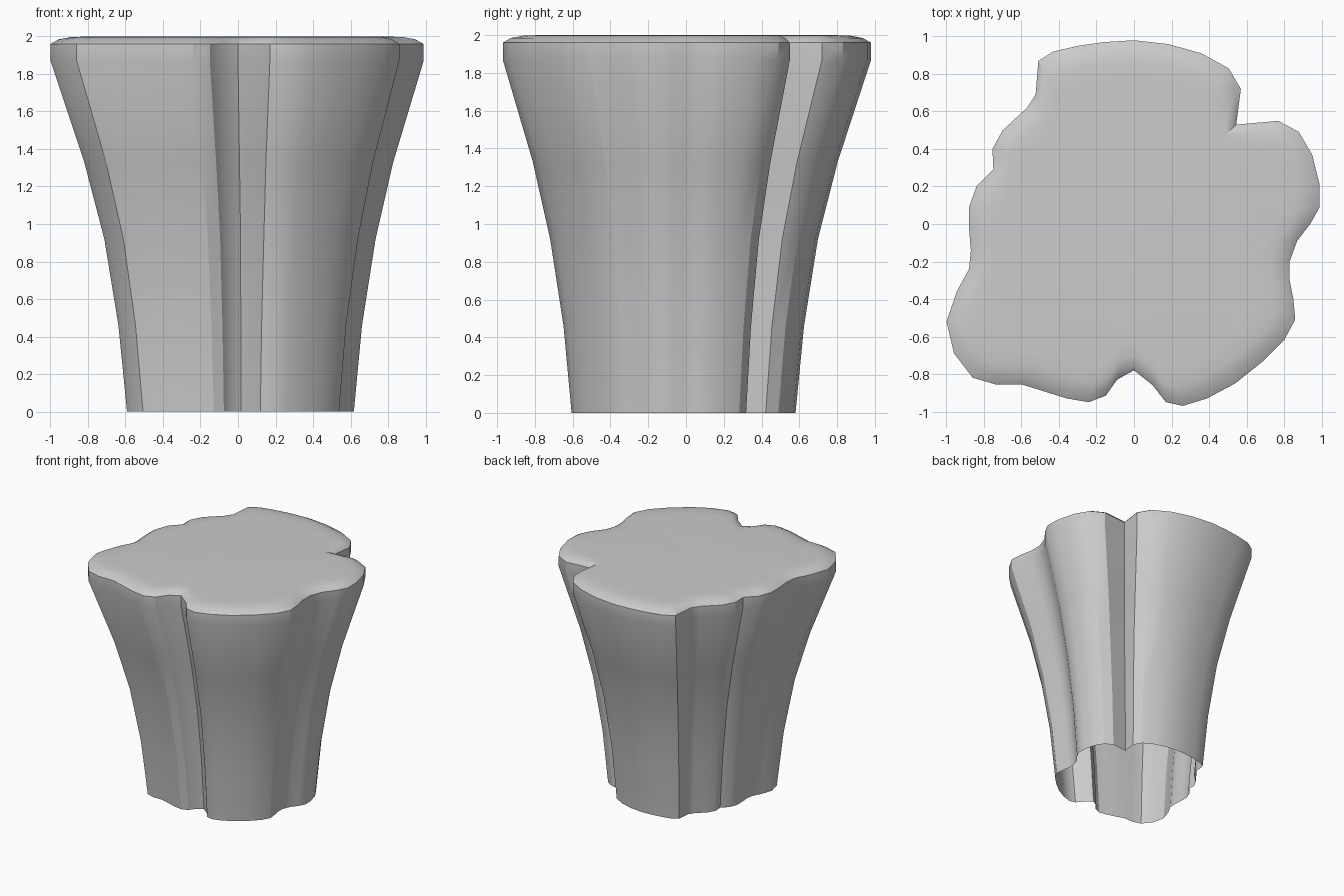
import bpy, bmesh, math

# Widest cross-section of the lobed trunk, counter-clockwise from the right
outline = [
    (.99, .09), (.99, .21), (.95, .37), (.88, .49), (.77, .55), (.545, .53),
    (.57, .72), (.505, .83), (.36, .91), (.18, .96), (0, .98), (-.16, .97),
    (-.30, .95), (-.43, .92), (-.51, .87), (-.525, .69), (-.57, .62),
    (-.70, .50), (-.755, .40), (-.75, .29), (-.84, .20), (-.88, .09),
    (-.88, -.02), (-.87, -.14), (-.88, -.24), (-.945, -.36), (-1, -.52),
    (-.96, -.69), (-.86, -.82), (-.74, -.855), (-.60, -.855), (-.36, -.93),
    (-.24, -.95), (-.15, -.915), (-.09, -.83), (0, -.78), (.10, -.86),
    (.17, -.95), (.26, -.97), (.39, -.93), (.54, -.85), (.69, -.73),
    (.80, -.62), (.86, -.51), (.85, -.40), (.83, -.30), (.83, -.20),
    (.87, -.09), (.94, 0),
]
# Flared side profile: height, scale, sideways drift of the section centre
profile = [(0, .608, .016), (.46, .653, .015), (.92, .727, .014),
           (1.33, .828, .008), (1.87, 1, 0), (1.96, 1, 0),
           (1.985, .955, 0), (1.997, .89, 0), (2, .80, 0)]

bm = bmesh.new()
rings = [[bm.verts.new((x * s + d, y * s - d, z)) for x, y in outline]
         for z, s, d in profile]
n = len(outline)
for low, high in zip(rings, rings[1:]):
    for i in range(n):
        j = (i + 1) % n
        bm.faces.new((low[i], low[j], high[j], high[i]))
# Flat top; the underside stays open
bm.faces.new(rings[-1])

mesh = bpy.data.meshes.new("stump")
bm.to_mesh(mesh)
bm.free()
stump = bpy.data.objects.new("stump", mesh)
bpy.context.collection.objects.link(stump)
bpy.context.view_layer.objects.active = stump
stump.select_set(True)
bpy.ops.object.shade_smooth_by_angle(angle=math.radians(30))
